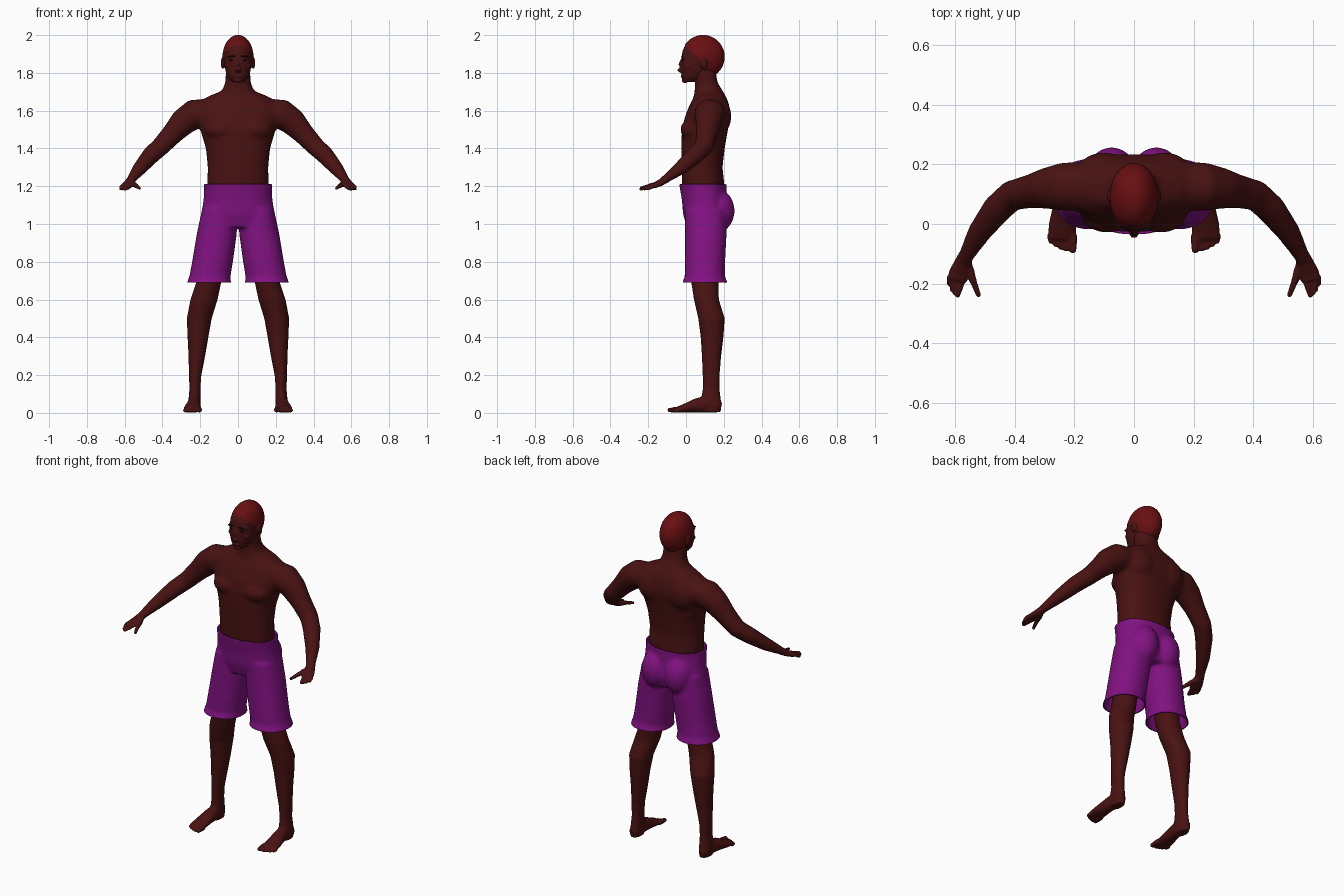
import bpy, bmesh, math
from mathutils import Vector, Matrix

old = bpy.data.objects.get("Cube")
if old:
    bpy.data.objects.remove(old, do_unlink=True)

SIDES = (1, -1)
UP = Vector((0, 0, 1))


def material(name, colour):
    mat = bpy.data.materials.new(name)
    mat.use_nodes = True
    rgba = (*colour, 1)
    mat.diffuse_color = rgba
    bsdf = mat.node_tree.nodes["Principled BSDF"]
    bsdf.inputs["Base Color"].default_value = rgba
    bsdf.inputs["Roughness"].default_value = 0.7
    return mat


skin = material("dark skin", (0.066, 0.006, 0.006))
hair_red = material("dark red hair", (0.14, 0.005, 0.006))
purple = material("purple cloth", (0.22, 0.006, 0.22))
black = material("near black", (0.008, 0.003, 0.003))


def loft(bm, rings, side=1, level=False, power=2.0, count=32):
    """Skin a closed tube over rings of (x, y, z, half width, half depth)."""
    centres = [Vector(r[:3]) for r in rings]
    loops = []
    for i, ring in enumerate(rings):
        if level:
            u, v = Vector((1, 0, 0)), Vector((0, 1, 0))
        else:
            ahead = centres[min(i + 1, len(rings) - 1)]
            t = (ahead - centres[max(i - 1, 0)]).normalized()
            u = t.cross(UP).normalized()
            v = u.cross(t)
        verts = []
        for k in range(count):
            a = math.tau * k / count
            c, s = math.cos(a), math.sin(a)
            c = math.copysign(abs(c) ** (2 / power), c)
            s = math.copysign(abs(s) ** (2 / power), s)
            p = centres[i] + u * c * ring[3] + v * s * ring[4]
            verts.append(bm.verts.new((p.x * side, p.y, p.z)))
        loops.append(verts)
    for a, b in zip(loops, loops[1:]):
        for k in range(count):
            n = (k + 1) % count
            bm.faces.new((a[k], a[n], b[n], b[k]))
    bm.faces.new(loops[0])
    bm.faces.new(loops[-1])


def ball(bm, centre, size, tilt=0.0):
    m = (Matrix.Translation(centre) @ Matrix.Rotation(tilt, 4, 'X')
         @ Matrix.Diagonal((*size, 1)))
    bmesh.ops.create_uvsphere(bm, u_segments=40, v_segments=24, radius=1, matrix=m)


def digit(bm, side, base, tip, r):
    """A tapered finger or toe with a rounded end."""
    mid = Vector(base).lerp(Vector(tip), 0.5)
    loft(bm, [(*base, r, r), (*mid, r, r), (*tip, r * 0.8, r * 0.8)], side, count=14)
    ball(bm, (tip[0] * side, tip[1], tip[2]), (r * 0.85,) * 3)


def finish(bm, name, mat):
    bmesh.ops.recalc_face_normals(bm, faces=bm.faces)
    for f in bm.faces:
        f.smooth = True
    mesh = bpy.data.meshes.new(name)
    bm.to_mesh(mesh)
    bm.free()
    mesh.materials.append(mat)
    obj = bpy.data.objects.new(name, mesh)
    bpy.context.collection.objects.link(obj)
    return obj


def fuse(bm, name, mat, voxel, smoothing, cuts=()):
    """Merge overlapping volumes into one soft surface, then trim it."""
    obj = finish(bm, name, mat)
    mod = obj.modifiers.new("Fuse", 'REMESH')
    mod.mode = 'VOXEL'
    mod.voxel_size = voxel
    ev = obj.evaluated_get(bpy.context.evaluated_depsgraph_get())
    fused = bpy.data.meshes.new_from_object(ev)
    obj.modifiers.clear()
    bm = bmesh.new()
    bm.from_mesh(fused)
    for _ in range(smoothing):
        bmesh.ops.smooth_vert(bm, verts=bm.verts, factor=0.5,
                              use_axis_x=True, use_axis_y=True, use_axis_z=True)
    for point, normal in cuts:
        bmesh.ops.bisect_plane(bm, geom=bm.verts[:] + bm.edges[:] + bm.faces[:],
                               plane_co=point, plane_no=normal, clear_outer=True)
    for f in bm.faces:
        f.smooth = True
        f.material_index = 0
    bm.to_mesh(obj.data)
    bm.free()
    bpy.data.meshes.remove(fused)
    return obj


# Torso, neck and arms
bm = bmesh.new()
loft(bm, [(0, .095, 1.1, .15, .1), (0, .09, 1.22, .162, .112), (0, .085, 1.3, .16, .108),
          (0, .09, 1.4, .17, .115), (0, .1, 1.5, .2, .122), (0, .115, 1.57, .225, .12),
          (0, .124, 1.63, .225, .105), (0, .127, 1.675, .16, .085),
          (0, .12, 1.705, .085, .074), (0, .107, 1.75, .067, .06),
          (0, .095, 1.83, .064, .06)], level=True, power=2.3, count=48)
for s in SIDES:
    loft(bm, [(.15, .128, 1.59, .08, .075), (.235, .125, 1.58, .082, .08),
              (.29, .12, 1.54, .07, .072), (.345, .11, 1.48, .057, .058),
              (.41, .095, 1.41, .052, .05), (.46, .05, 1.365, .05, .047),
              (.52, -.03, 1.295, .04, .037), (.562, -.105, 1.24, .028, .023),
              (.573, -.135, 1.22, .027, .02)], s)
    ball(bm, (s * .09, .04, 1.5), (.09, .07, .06))
    ball(bm, (s * .1, .185, 1.57), (.085, .055, .09))
fuse(bm, "torso_and_arms", skin, .008, 10)

# Hands
for s, label in zip(SIDES, ("left", "right")):
    bm = bmesh.new()
    loft(bm, [(.562, -.1, 1.24, .024, .02), (.575, -.135, 1.219, .03, .018),
              (.587, -.165, 1.205, .034, .015), (.594, -.188, 1.199, .033, .012)], s)
    for i, reach in enumerate((.24, .232, .22, .2)):
        digit(bm, s, (.57 + .016 * i, -.175, 1.2), (.591 + .01 * i, -reach, 1.185), .0095)
    digit(bm, s, (.56, -.13, 1.215), (.54, -.19, 1.203), .015)
    digit(bm, s, (.54, -.19, 1.203), (.522, -.237, 1.19), .0105)
    fuse(bm, label + "_hand", skin, .004, 2)

# Legs
for s, label in zip(SIDES, ("left", "right")):
    bm = bmesh.new()
    loft(bm, [(.13, .1, .95, .08, .085), (.155, .1, .69, .066, .072),
              (.18, .108, .6, .072, .066), (.205, .135, .5, .066, .07),
              (.212, .138, .4, .055, .06), (.218, .135, .3, .044, .051),
              (.227, .133, .2, .033, .045), (.228, .133, .13, .029, .044),
              (.23, .132, .06, .033, .054), (.231, .135, .004, .03, .05)], s, level=True)
    # Foot and toes
    loft(bm, [(.232, .187, .032, .016, .022), (.232, .165, .036, .03, .035),
              (.232, .1, .046, .034, .045), (.236, .05, .038, .038, .037),
              (.24, 0, .026, .046, .025), (.242, -.05, .016, .048, .015)], s)
    for i in range(5):
        r = .015 if i == 0 else .0105
        x = .205 + .004 * (i > 0) + .018 * i
        digit(bm, s, (x, -.035, r + .003), (x, -.087 + .0018 * i * i, r), r)
    fuse(bm, label + "_leg", skin, .005, 4)

# Head
bm = bmesh.new()
skull, skull_size = (0, .09, 1.885), Vector((.08, .112, .113))
ball(bm, skull, skull_size)
loft(bm, [(0, .025, 1.752, .03, .036), (0, .04, 1.775, .052, .06),
          (0, .052, 1.81, .066, .077), (0, .065, 1.86, .074, .092),
          (0, .08, 1.92, .074, .098)], level=True, power=2.3)
loft(bm, [(0, -.018, 1.87, .008, .01), (0, -.03, 1.84, .01, .013),
          (0, -.035, 1.818, .017, .015), (0, -.02, 1.805, .014, .01)], count=16)
ball(bm, (0, -.01, 1.782), (.026, .018, .012))
ball(bm, (0, -.006, 1.76), (.022, .017, .014))
for s in SIDES:
    ball(bm, (s * .032, -.004, 1.883), (.028, .018, .01))
    ball(bm, (s * .045, .015, 1.835), (.024, .025, .016))
    ball(bm, (s * .081, .093, 1.852), (.01, .02, .033), .2)
fuse(bm, "head", skin, .0045, 3)

# Close-cropped hair, sloping from the forehead to the nape
bm = bmesh.new()
ball(bm, skull, skull_size * 1.025)
bmesh.ops.bisect_plane(bm, geom=bm.verts[:] + bm.edges[:] + bm.faces[:],
                       plane_co=(0, .07, 1.87), plane_no=(0, -1, -1), clear_outer=True)
finish(bm, "hair", hair_red)

# Brows and eyes
for s, label in zip(SIDES, ("left", "right")):
    bm = bmesh.new()
    ball(bm, (s * .033, -.018, 1.888), (.021, .008, .004))
    finish(bm, label + "_brow", black)
    bm = bmesh.new()
    ball(bm, (s * .032, -.015, 1.867), (.012, .007, .005))
    finish(bm, label + "_eye", black)

# Shorts, open at the waist and hems
bm = bmesh.new()
loft(bm, [(0, .09, 1.235, .185, .128), (0, .09, 1.2, .179, .124),
          (0, .098, 1.13, .182, .12), (0, .105, 1.05, .194, .12),
          (0, .105, .98, .17, .1)], level=True, power=2.2, count=48)
for s in SIDES:
    loft(bm, [(.1, .105, 1.08, .09, .11), (.112, .105, .95, .106, .11),
              (.135, .1, .8, .108, .107), (.149, .1, .72, .109, .107),
              (.153, .1, .695, .116, .118), (.153, .1, .66, .116, .118)],
         s, level=True, power=2.2)
    ball(bm, (s * .075, .165, 1.07), (.085, .092, .115))
shorts = fuse(bm, "shorts", purple, .008, 5,
              [((0, 0, 1.21), UP), ((0, 0, .69), -UP)])
cloth = shorts.modifiers.new("Cloth thickness", 'SOLIDIFY')
cloth.thickness = .008
cloth.offset = -1
